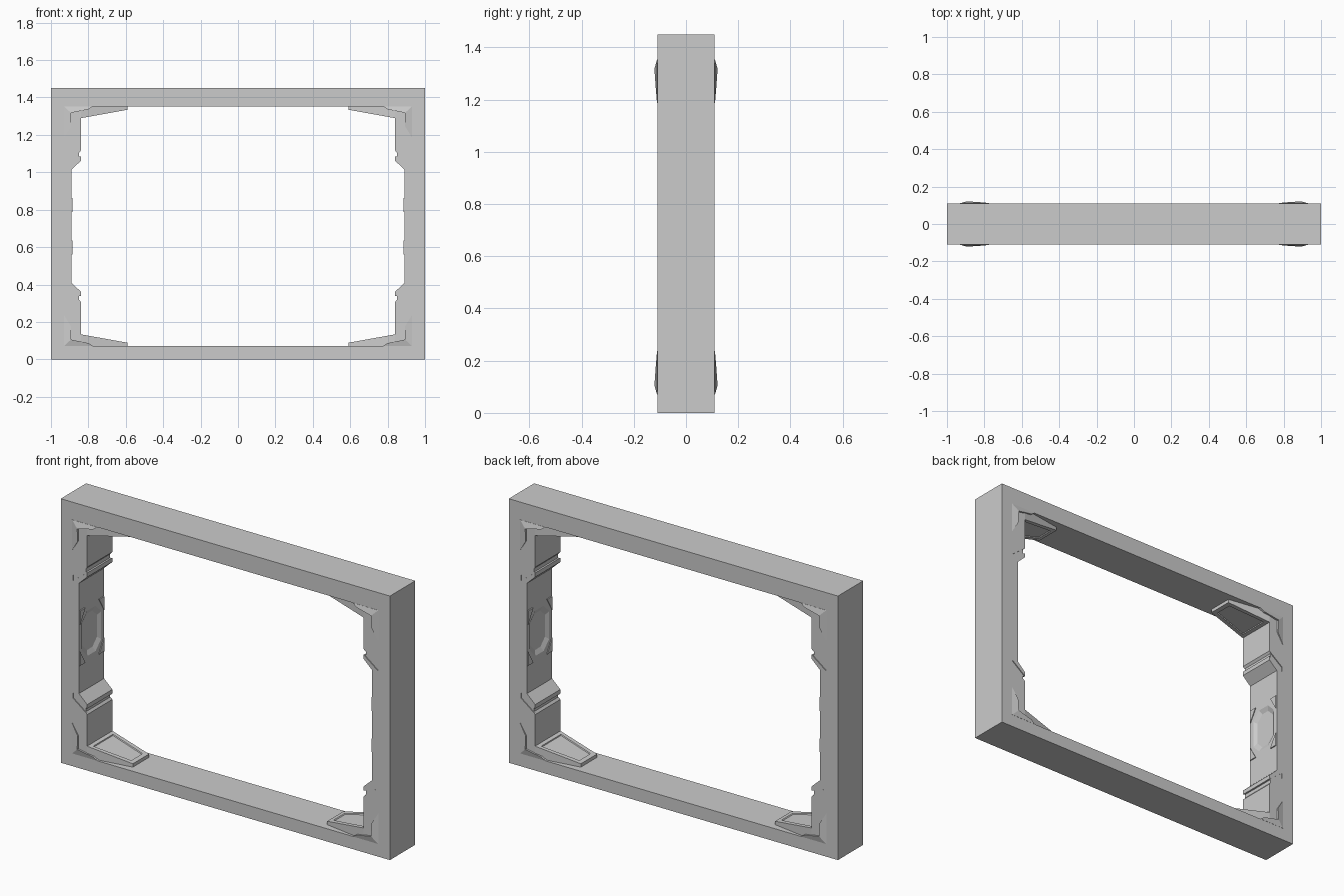
import bpy, bmesh

if "Cube" in bpy.data.objects:
    bpy.data.objects.remove(bpy.data.objects["Cube"])

ZC = 0.7115          # mid height of the opening; detailed parts mirror about it
HZ = 0.6415          # half height of the opening
Y = 0.11             # half depth of the frame


def make(name, bm, z=0.0):
    bmesh.ops.recalc_face_normals(bm, faces=bm.faces)
    me = bpy.data.meshes.new(name)
    bm.to_mesh(me)
    bm.free()
    ob = bpy.data.objects.new(name, me)
    ob.location.z = z
    bpy.context.collection.objects.link(ob)
    return ob


def mirror(ob, x=True, y=False, z=False):
    m = ob.modifiers.new("mirror", 'MIRROR')
    m.use_axis = (x, y, z)
    m.use_mirror_merge = False


def loft(bm, a, b):
    """Closed solid between two matching loops of points."""
    va, vb = [bm.verts.new(p) for p in a], [bm.verts.new(p) for p in b]
    n = len(va)
    bm.faces.new(va)
    bm.faces.new(vb[::-1])
    for i in range(n):
        bm.faces.new((va[i], vb[i], vb[(i + 1) % n], va[(i + 1) % n]))


def extrude_y(bm, pts, y0, y1):
    loft(bm, [(x, y0, z) for x, z in pts], [(x, y1, z) for x, z in pts])


# Outer frame: rectangular ring
bm = bmesh.new()
rects = []
for x, z0, z1 in ((1, 0, 1.45), (0.93, ZC - HZ, ZC + HZ)):
    for y in (-Y, Y):
        rects.append([bm.verts.new(p) for p in
                      ((-x, y, z0), (x, y, z0), (x, y, z1), (-x, y, z1))])
of, ob_, nf, nb = rects
for a, b in ((of, nf), (of, ob_), (nf, nb), (ob_, nb)):
    for i in range(4):
        j = (i + 1) % 4
        bm.faces.new((a[i], a[j], b[j], b[i]))
make("outer_frame", bm)

# Side lining: stepped profile with notches, thicker near the corners
upper = [(-0.89, 0.303), (-0.84, 0.35), (-0.84, 0.373), (-0.85, 0.373),
         (-0.85, 0.393), (-0.84, 0.405), (-0.84, HZ)]
profile = ([(-0.93, HZ), (-0.93, -HZ)]
           + [(x, -z) for x, z in reversed(upper)] + upper)
bm = bmesh.new()
extrude_y(bm, profile, -Y + 0.001, Y - 0.001)
lining = make("side_lining", bm, ZC)


# Cutter: octagonal recess and slanted grooves on the front and back faces
def octagon(x, hy, hz, c):
    return [(x, y, z) for y, z in
            ((hy, hz - c), (hy - c, hz), (c - hy, hz), (-hy, hz - c),
             (-hy, c - hz), (c - hy, -hz), (hy - c, -hz), (hy, c - hz))]


bm = bmesh.new()
loft(bm, octagon(-0.902, 0.064, 0.10, 0.04), octagon(-0.886, 0.09, 0.132, 0.05))
for s in (-1, 1):
    band = [(-0.927, s * 0.307), (-0.83, s * 0.381),
            (-0.83, s * 0.411), (-0.927, s * 0.337)]
    for t in (-1, 1):
        extrude_y(bm, band, t * 0.104, t * 0.13)
cutter = make("lining_cutter", bm, ZC)
cutter.hide_render = True
cutter.display_type = 'WIRE'
cut = lining.modifiers.new("cut", 'BOOLEAN')
cut.operation = 'DIFFERENCE'
cut.solver = 'EXACT'
cut.object = cutter
mirror(lining)

# Small raised triangles around the octagon
bm = bmesh.new()
tri = [(-0.107, 0.075), (-0.107, 0.152), (-0.062, 0.152)]
loft(bm, [(-0.892, y, z) for y, z in tri],
     [(-0.885, y * 0.97, z * 0.97 + 0.003) for y, z in tri])
mirror(make("lining_corner_chip", bm, ZC), y=True, z=True)

# Tapered corner wedges with an inset panel
bm = bmesh.new()
loft(bm, [(-0.84, -Y, HZ), (-0.84, Y, HZ), (-0.59, 0.07, HZ), (-0.59, -0.07, HZ)],
     [(-0.84, -Y, 0.578), (-0.84, Y, 0.578), (-0.59, 0.07, 0.623), (-0.59, -0.07, 0.623)])
bmesh.ops.recalc_face_normals(bm, faces=bm.faces)
face = min(bm.faces, key=lambda f: f.calc_center_median().z)
bmesh.ops.inset_region(bm, faces=[face], thickness=0.032)
bmesh.ops.inset_region(bm, faces=[face], thickness=0.004, depth=-0.005)
mirror(make("corner_wedge", bm, ZC), z=True)

# Faceted L-shaped brackets on the front and back of every corner
outline = [(-0.93, HZ, 0.111), (-0.93, 0.475, 0.111), (-0.893, 0.535, 0.116),
           (-0.893, 0.606, 0.121), (-0.80, 0.625, 0.115), (-0.775, HZ, 0.111)]
bm = bmesh.new()
top = [bm.verts.new((x, -y, z)) for x, z, y in outline]
low = [bm.verts.new((x, -0.10, z)) for x, z, y in outline]
for i in range(6):
    j = (i + 1) % 6
    bm.faces.new((top[i], top[j], low[j], low[i]))
for loop in (top, low):
    bm.faces.new(loop[:4])
    bm.faces.new([loop[0]] + loop[3:])
mirror(make("corner_bracket", bm, ZC), y=True, z=True)
